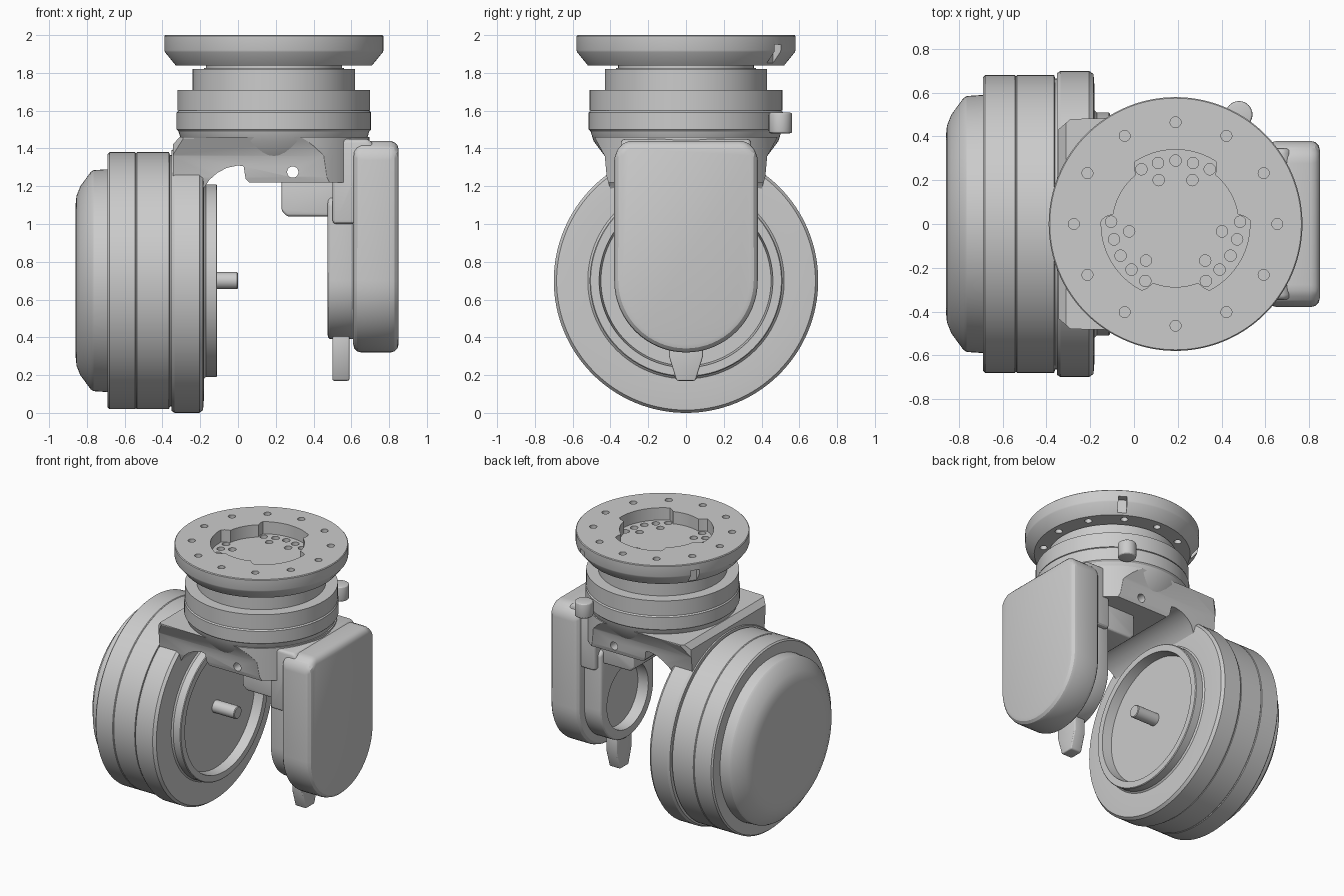
import bpy, bmesh
from math import sin, cos, pi, radians
from mathutils import Vector

if "Cube" in bpy.data.objects:
    bpy.data.objects.remove(bpy.data.objects["Cube"])

CX = 0.19      # vertical axis of the flange stack
ZA = 0.70      # height of the horizontal drum axis


def finish(name, bm, smooth=True):
    bmesh.ops.remove_doubles(bm, verts=bm.verts, dist=1e-5)
    bmesh.ops.recalc_face_normals(bm, faces=bm.faces)
    me = bpy.data.meshes.new(name)
    bm.to_mesh(me)
    bm.free()
    ob = bpy.data.objects.new(name, me)
    bpy.context.collection.objects.link(ob)
    if smooth:
        shade(ob)
    return ob


def shade(ob):
    bpy.ops.object.select_all(action='DESELECT')
    ob.select_set(True)
    bpy.context.view_layer.objects.active = ob
    bpy.ops.object.shade_smooth_by_angle(angle=radians(25))


def lathe(name, prof, axis, n=96):
    """Closed solid of revolution; prof = (radius, position along axis)."""
    bm = bmesh.new()
    rings = []
    for r, h in prof:
        ring = []
        for i in range(n):
            c, s = r * cos(2 * pi * i / n), r * sin(2 * pi * i / n)
            ring.append(bm.verts.new((CX + c, s, h) if axis == 'Z' else (h, c, ZA + s)))
        rings.append(ring)
    for a, b in zip(rings, rings[1:]):
        for i in range(n):
            j = (i + 1) % n
            bm.faces.new((a[i], a[j], b[j], b[i]))
    bm.faces.new(rings[0])
    bm.faces.new(rings[-1])
    return finish(name, bm)


def add_prism(bm, pts, axis, a, b):
    place = {'X': lambda p, d: (d, p[0], p[1]),
             'Y': lambda p, d: (p[0], d, p[1]),
             'Z': lambda p, d: (p[0], p[1], d)}[axis]
    lo = [bm.verts.new(place(p, a)) for p in pts]
    hi = [bm.verts.new(place(p, b)) for p in pts]
    bm.faces.new(lo)
    bm.faces.new(hi)
    for i in range(len(pts)):
        j = (i + 1) % len(pts)
        bm.faces.new((lo[i], lo[j], hi[j], hi[i]))


def prism(name, pts, axis, a, b, bevel=0):
    bm = bmesh.new()
    add_prism(bm, pts, axis, a, b)
    ob = finish(name, bm, smooth=False)
    if bevel:
        m = ob.modifiers.new("bevel", 'BEVEL')
        m.width, m.segments, m.angle_limit = bevel, 3, radians(40)
        apply(ob)
    shade(ob)
    return ob


def apply(ob):
    bpy.ops.object.select_all(action='DESELECT')
    bpy.context.view_layer.objects.active = ob
    ob.select_set(True)
    for m in list(ob.modifiers):
        bpy.ops.object.modifier_apply(modifier=m.name)


def boolean(ob, cutter, op='DIFFERENCE'):
    m = ob.modifiers.new("cut", 'BOOLEAN')
    m.operation, m.object, m.solver = op, cutter, 'EXACT'
    apply(ob)
    bpy.data.objects.remove(cutter)
    shade(ob)


def circle(x, y, r, n=20):
    return [(x + r * cos(2 * pi * i / n), y + r * sin(2 * pi * i / n)) for i in range(n)]


def stadium(w, top, chamfer, n=32):
    """Round bottom about the drum axis, straight sides, chamfered top."""
    arc = [(w * cos(pi + pi * i / n), ZA + w * sin(pi + pi * i / n)) for i in range(n + 1)]
    return arc + [(w, top - chamfer), (w - chamfer, top), (chamfer - w, top), (-w, top - chamfer)]


# --- Mounting flange with three-lobed recess and bolt holes
flange = lathe("mounting_flange", [(0.36, 1.81), (0.36, 1.84), (0.52, 1.84),
               (0.577, 1.91), (0.58, 1.92), (0.58, 1.995), (0.575, 2.0)], 'Z', 128)
lobed = []
for d in range(0, 360, 3):
    off = abs((d - 90 + 60) % 120 - 60)          # angle from nearest lobe centre
    r = 0.34 if off <= 33 else 0.32 if off <= 37 else 0.288
    lobed.append((CX + r * cos(radians(d)), r * sin(radians(d))))
boolean(flange, prism("recess_cutter", lobed, 'Z', 1.91, 2.1))

bm = bmesh.new()
for i in range(12):
    a = radians(30 * i)
    add_prism(bm, circle(CX + 0.465 * cos(a), 0.465 * sin(a), 0.025), 'Z', 1.78, 2.1)
for k in range(3):
    for ang, r in ((0, 0.29), (16, 0.29), (-16, 0.29), (32, 0.295), (-32, 0.295), (21, 0.215), (-21, 0.215)):
        a = radians(90 + 120 * k + ang)
        add_prism(bm, circle(CX + r * cos(a), r * sin(a), 0.026), 'Z', 1.86, 1.97)
boolean(flange, finish("hole_cutter", bm))

# Rim notches
bm = bmesh.new()
for d in (57, 147):
    u = Vector((cos(radians(d)), sin(radians(d))))
    v = Vector((-u.y, u.x)) * 0.03
    c = Vector((CX, 0))
    pts = [c + u * 0.53 - v, c + u * 0.65 - v, c + u * 0.65 + v, c + u * 0.53 + v]
    add_prism(bm, [tuple(p) for p in pts], 'Z', 1.8, 1.95)
boolean(flange, finish("notch_cutter", bm))

# --- Stepped neck and round upper housing
lathe("neck_rings", [(0.3, 1.60), (0.51, 1.60), (0.51, 1.71), (0.43, 1.71),
                     (0.43, 1.82), (0.37, 1.82), (0.37, 1.825)], 'Z', 128)
lathe("upper_housing", [(0.36, 1.335), (0.43, 1.36), (0.49, 1.44), (0.505, 1.49),
                        (0.515, 1.50), (0.515, 1.59), (0.505, 1.60)], 'Z')
prism("housing_lug", circle(0.48, 0.50, 0.062, 24), 'Z', 1.48, 1.59, 0.012)

# --- Arched yoke: front outline intersected with side and plan outlines
front = [(-0.31, 1.46), (-0.345, 1.42), (-0.345, 1.17), (-0.19, 1.17), (-0.18, 1.19),
         (-0.15, 1.235), (-0.11, 1.27), (-0.06, 1.297), (0.0, 1.31), (0.03, 1.305),
         (0.04, 1.24), (0.06, 1.22), (0.70, 1.22), (0.70, 1.46)]
yoke = prism("yoke_body", front, 'Y', -0.6, 0.6)
side = [(-0.36, 0.9), (0.36, 0.9), (0.39, 1.15), (0.42, 1.25), (0.43, 1.36), (0.49, 1.47),
        (-0.49, 1.47), (-0.43, 1.36), (-0.42, 1.25), (-0.39, 1.15)]
boolean(yoke, prism("side_cutter", side, 'X', -1, 1), 'INTERSECT')
plan = [(CX + 0.505 * cos(radians(a)), 0.505 * sin(radians(a))) for a in range(-105, 106, 5)]
plan += [(-0.29, 0.48), (-0.36, 0.42), (-0.36, -0.42), (-0.29, -0.48)]
boolean(yoke, prism("plan_cutter", plan, 'Z', 0.8, 1.6), 'INTERSECT')
boolean(yoke, prism("cross_hole_cutter", circle(0.29, 1.275, 0.03), 'Y', -1, 1))
prism("yoke_under_block", [(0.23, 1.24), (0.23, 1.07), (0.26, 1.04), (0.54, 1.04), (0.54, 1.24)],
      'Y', -0.28, 0.28, 0.015)

# --- Drive drum on the left, dished on its inner side
lathe("drive_drum", [(0.40, -0.86), (0.45, -0.855), (0.50, -0.835), (0.575, -0.78), (0.585, -0.765),
                     (0.59, -0.69), (0.67, -0.69), (0.68, -0.68), (0.68, -0.545), (0.676, -0.54),
                     (0.68, -0.535), (0.68, -0.365), (0.665, -0.36), (0.665, -0.352), (0.69, -0.352),
                     (0.70, -0.335), (0.70, -0.205), (0.685, -0.185), (0.62, -0.18), (0.52, -0.18),
                     (0.51, -0.17), (0.51, -0.115), (0.505, -0.11), (0.46, -0.11), (0.45, -0.18),
                     (0.12, -0.18)], 'X', 128)
lathe("drum_shaft", [(0.045, -0.2), (0.045, -0.005), (0.04, 0.0)], 'X', 32)

# --- Support arm on the right, with a shoulder joining it to the yoke
prism("arm_cover", stadium(0.38, 1.44, 0.06), 'X', 0.61, 0.85, 0.045)
shoulder = [(0.50, 1.45), (0.50, 1.00), (0.70, 1.00), (0.72, 1.42), (0.69, 1.45)]
prism("arm_shoulder", shoulder, 'Y', -0.345, 0.345, 0.03)
inner = prism("arm_inner_bearing", stadium(0.31, 1.15, 0.04), 'X', 0.475, 0.64, 0.02)
boolean(inner, prism("bore_cutter", circle(0, ZA, 0.24, 48), 'X', 0.4, 0.56))
prism("arm_bottom_tab", [(-0.09, 0.42), (-0.09, 0.30), (-0.05, 0.17), (0.05, 0.17),
                         (0.09, 0.30), (0.09, 0.42)], 'X', 0.50, 0.59, 0.01)
